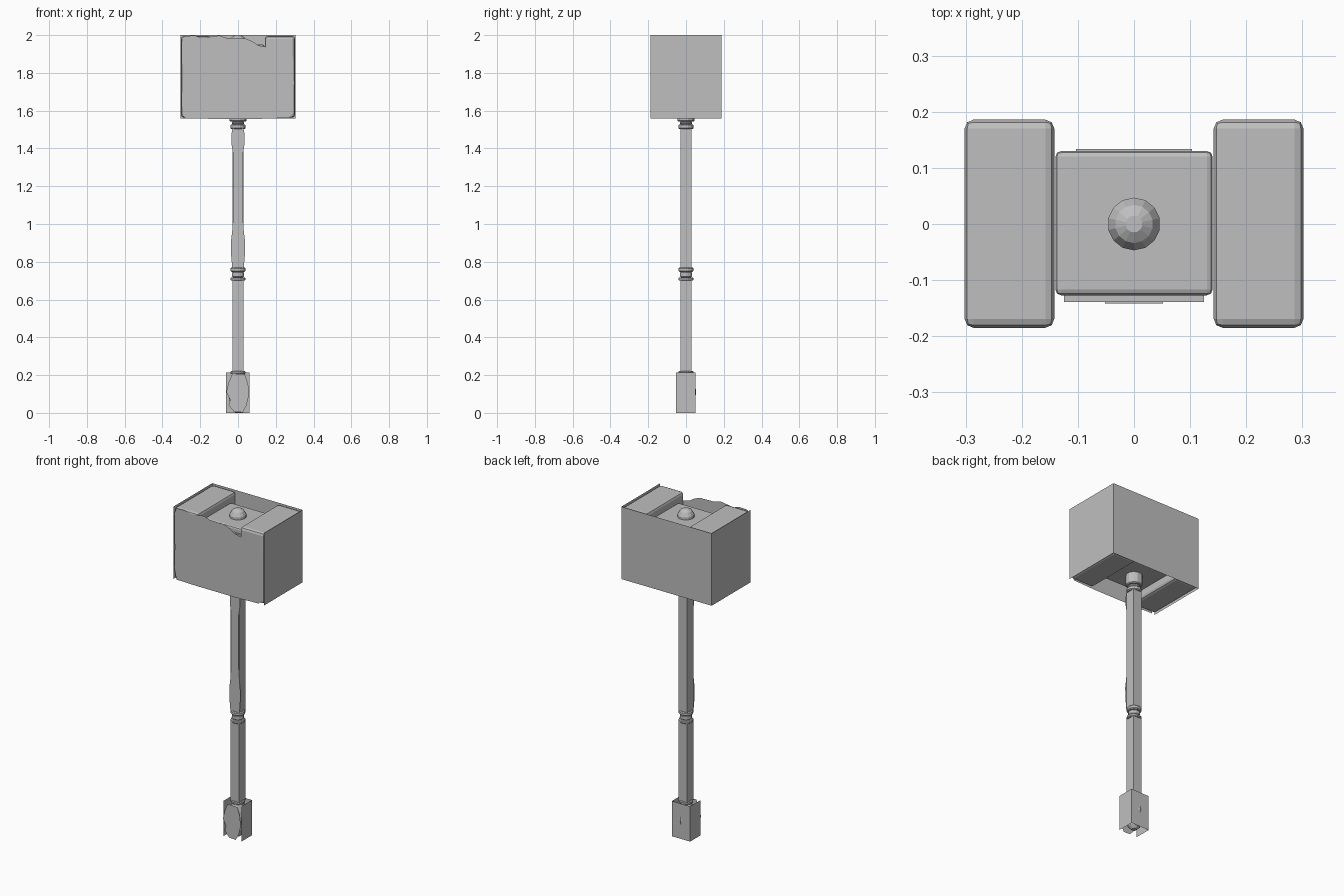
import bpy, bmesh, math

if "Cube" in bpy.data.objects:
    bpy.data.objects.remove(bpy.data.objects["Cube"])

mat = bpy.data.materials.new("stone grey")
mat.diffuse_color = (0.52, 0.52, 0.52, 1)
mat.use_nodes = True
mat.node_tree.nodes["Principled BSDF"].inputs["Base Color"].default_value = mat.diffuse_color


def finish(name, bm):
    me = bpy.data.meshes.new(name)
    bm.to_mesh(me)
    bm.free()
    me.materials.append(mat)
    ob = bpy.data.objects.new(name, me)
    bpy.context.collection.objects.link(ob)
    return ob


def block(name, x0, x1, y0, y1, z0, z1, bevel=0.0, seg=2):
    bm = bmesh.new()
    bmesh.ops.create_cube(bm, size=1)
    for v in bm.verts:
        v.co = ((x0 + x1) / 2 + v.co.x * (x1 - x0),
                (y0 + y1) / 2 + v.co.y * (y1 - y0),
                (z0 + z1) / 2 + v.co.z * (z1 - z0))
    if bevel:
        bmesh.ops.bevel(bm, geom=bm.edges[:], offset=bevel, segments=seg,
                        profile=0.5, affect='EDGES')
    return finish(name, bm)


def lathe(name, profile, n=12):
    """Turn (radius, z) points around the z axis, with capped ends."""
    bm = bmesh.new()
    rings = [[bm.verts.new((r * math.cos(2 * math.pi * (i + .5) / n),
                            r * math.sin(2 * math.pi * (i + .5) / n), z))
              for i in range(n)] for r, z in profile]
    for a, b in zip(rings, rings[1:]):
        for i in range(n):
            j = (i + 1) % n
            bm.faces.new((a[i], a[j], b[j], b[i]))
    bm.faces.new(rings[0][::-1])
    bm.faces.new(rings[-1])
    return finish(name, bm)


def shell(name, x0, x1, y0, y1, z0, z1, front=True):
    """Thin open-ended box of flat cards."""
    bm = bmesh.new()
    c = [(x0, y0), (x1, y0), (x1, y1), (x0, y1)]
    for i in range(4):
        if i == 0 and not front:
            continue
        p, q = c[i], c[(i + 1) % 4]
        bm.faces.new([bm.verts.new(v) for v in
                      ((*p, z0), (*q, z0), (*q, z1), (*p, z1))])
    return finish(name, bm)


def card(name, pts, y):
    """Flat front-facing outline."""
    bm = bmesh.new()
    f = bm.faces.new([bm.verts.new((x, y, z)) for x, z in pts])
    f.normal_update()
    if f.normal.y > 0:
        f.normal_flip()
    bmesh.ops.triangulate(bm, faces=[f])
    return finish(name, bm)


# Head: two striking blocks, core and raised plates
for s, side in ((-1, "left"), (1, "right")):
    a, b = sorted((s * 0.142, s * 0.302))
    block(side + "_striking_block", a, b, -0.185, 0.186, 1.563, 1.995, 0.016)
block("head_core", -0.14, 0.14, -0.127, 0.13, 1.61, 1.95, 0.01)
block("back_plate", -0.103, 0.103, 0.12, 0.134, 1.64, 1.92)
block("front_plate", -0.125, 0.125, -0.139, -0.12, 1.64, 1.92)
block("front_badge", -0.052, 0.052, -0.142, -0.13, 1.70, 1.86)
lathe("top_knob", [(0.047, 1.945), (0.047, 1.965), (0.034, 1.988), (0.015, 2.0)], 14)

# Flat cards around the head, with a chipped front one
shell("head_cards", -0.305, 0.305, -0.187, 0.188, 1.558, 2.0, front=False)
card("head_front_card", [
    (-0.285, 1.56), (-0.15, 1.557), (0.12, 1.557), (0.27, 1.562), (0.295, 1.59),
    (0.298, 1.75), (0.295, 1.87), (0.28, 1.92), (0.24, 1.938), (0.15, 1.937),
    (0.11, 1.945), (0.08, 1.965), (0.04, 1.982), (-0.06, 1.985), (-0.1, 1.998),
    (-0.19, 1.985), (-0.23, 1.998), (-0.285, 1.995), (-0.3, 1.96), (-0.296, 1.75),
    (-0.3, 1.63)], -0.187)

# Handle core, its cards and the collar rings
lathe("handle_core", [(0.027, 0.2), (0.027, 1.62)], 8)
shell("lower_handle_cards", -0.028, 0.028, -0.03, 0.03, 0.215, 0.705)
shell("upper_handle_cards", -0.028, 0.028, -0.03, 0.03, 0.765, 1.51, front=False)
outline = [(0.03, 0.765), (0.036, 0.83), (0.038, 0.9), (0.03, 0.97), (0.025, 1.05),
           (0.026, 1.37), (0.034, 1.42), (0.034, 1.48), (0.029, 1.51)]
card("upper_handle_front_card", outline + [(-x, z) for x, z in outline[::-1]], -0.03)
for name, z0, z1, r in (("lower_collar", 0.70, 0.718, 0.041),
                        ("collar_neck", 0.718, 0.747, 0.033),
                        ("upper_collar", 0.747, 0.77, 0.041),
                        ("head_collar", 1.503, 1.528, 0.041),
                        ("head_neck", 1.528, 1.542, 0.034),
                        ("head_flange", 1.542, 1.62, 0.046),
                        ("pommel_collar", 0.205, 0.222, 0.04)):
    d = min(0.005, (z1 - z0) / 4)
    lathe(name, [(r - d, z0), (r, z0 + d), (r, z1 - d), (r - d, z1)], 12)

# Pommel, with its side and back cards and rounded front card
lathe("pommel", [(0.015, 0.002), (0.034, 0.02), (0.046, 0.055), (0.054, 0.11),
                 (0.046, 0.165), (0.032, 0.205)], 10)
shell("pommel_cards", -0.063, 0.06, -0.052, 0.05, 0.0, 0.215, front=False)
card("pommel_front_card", [
    (-0.02, 0.005), (0.025, 0.003), (0.045, 0.04), (0.057, 0.09), (0.054, 0.15),
    (0.036, 0.205), (-0.03, 0.208), (-0.05, 0.16), (-0.062, 0.11), (-0.042, 0.07),
    (-0.05, 0.04)], -0.057)
